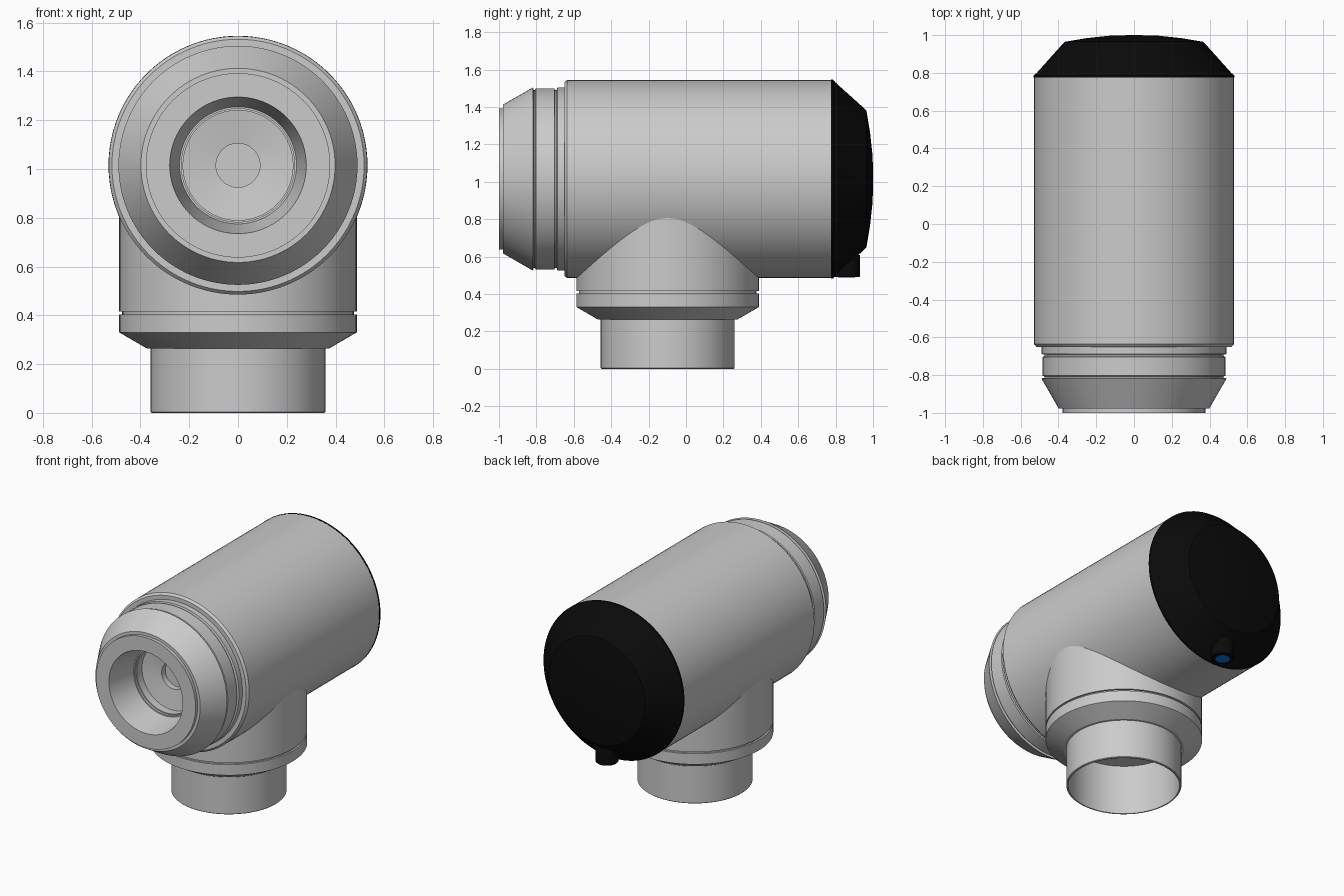
import bpy, bmesh, math
from mathutils import Matrix

if "Cube" in bpy.data.objects:
    bpy.data.objects.remove(bpy.data.objects["Cube"])

AXIS_Z = 1.015   # height of the horizontal barrel axis
SEG = 96


def material(name, color):
    m = bpy.data.materials.new(name)
    m.diffuse_color = color
    m.use_nodes = True
    m.node_tree.nodes["Principled BSDF"].inputs["Base Color"].default_value = m.diffuse_color
    return m


def lathe(name, profile, place, mat=None, seg=SEG):
    """Revolve (radius, height) points about local Z; radius 0 becomes a pole."""
    bm = bmesh.new()
    rings = []
    for r, h in profile:
        if r == 0:
            rings.append([bm.verts.new((0, 0, h))] * seg)
        else:
            rings.append([bm.verts.new((r * math.cos(2 * math.pi * i / seg),
                                        r * math.sin(2 * math.pi * i / seg), h))
                          for i in range(seg)])
    for a, b in zip(rings, rings[1:]):
        for i in range(seg):
            j = (i + 1) % seg
            bm.faces.new(list(dict.fromkeys((a[i], a[j], b[j], b[i]))))
    bmesh.ops.recalc_face_normals(bm, faces=bm.faces)
    bm.transform(place)
    me = bpy.data.meshes.new(name)
    bm.to_mesh(me)
    bm.free()
    ob = bpy.data.objects.new(name, me)
    bpy.context.collection.objects.link(ob)
    if mat:
        me.materials.append(mat)
    bpy.ops.object.select_all(action='DESELECT')
    ob.select_set(True)
    bpy.context.view_layer.objects.active = ob
    bpy.ops.object.shade_smooth_by_angle(angle=math.radians(20))
    return ob


black = material("black_plastic", (0.003, 0.003, 0.003, 1))
blue = material("blue_indicator", (0.0, 0.2, 0.8, 1))

# local Z of the barrel parts points along +Y
along_y = Matrix.Translation((0, 0, AXIS_Z)) @ Matrix.Rotation(-math.pi / 2, 4, 'X')

# barrel shell
lathe("barrel", [(0, 0.78), (0.53, 0.78), (0.53, -0.635), (0.517, -0.65),
                 (0, -0.65)], along_y)

# stepped nose with conical bore and recessed centre
lathe("nose", [(0, -0.60), (0.489, -0.60), (0.489, -0.688), (0.475, -0.692),
               (0.475, -0.70), (0.485, -0.704), (0.485, -0.803), (0.475, -0.807),
               (0.475, -0.814), (0.49, -0.818), (0.398, -0.978), (0.378, -0.978),
               (0.378, -1.0), (0.28, -1.0), (0.24, -0.79), (0.232, -0.79),
               (0.232, -0.775), (0.225, -0.775), (0.225, -0.72), (0.09, -0.70),
               (0.09, -0.66), (0, -0.66)], along_y)

# the barrel front disc lies behind the bore floor, so both stay closed solids

# domed black end cap
lathe("end_cap", [(0, 0.775), (0.531, 0.775), (0.531, 0.787), (0.515, 0.80),
                  (0.385, 0.945), (0.365, 0.965), (0.25, 0.984), (0.12, 0.998),
                  (0, 1.0)], along_y, black)

# small sensor pod under the cap, with a blue window
pod = Matrix.Translation((0, 0.858, 0))
lathe("sensor_pod", [(0, 0.61), (0.072, 0.61), (0.072, 0.495), (0.067, 0.49),
                     (0, 0.49)], pod, black, 40)
lathe("sensor_window", [(0, 0.50), (0.045, 0.50), (0.045, 0.488), (0, 0.488)],
      pod, blue, 40)

# vertical neck with groove, tapered collar and hollow spigot
lathe("neck", [(0, 0.84), (0.487, 0.84), (0.487, 0.415), (0.475, 0.415),
               (0.475, 0.403), (0.487, 0.403), (0.487, 0.33), (0.375, 0.265),
               (0.358, 0.265), (0.358, 0.004), (0.354, 0.0), (0.346, 0.0),
               (0.346, 0.34), (0, 0.34)], Matrix.Translation((0, -0.098, 0)))
